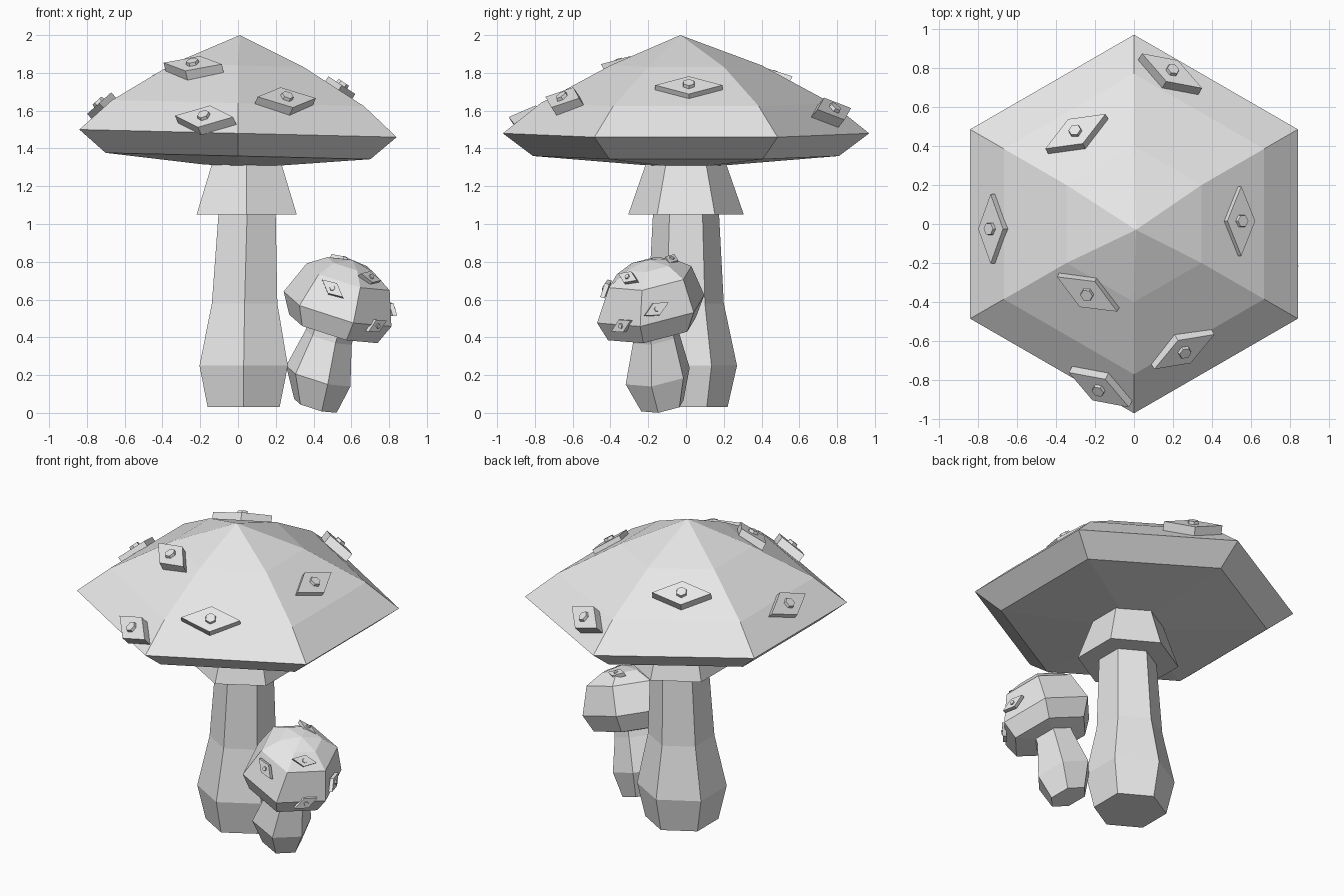
import bpy, bmesh
from math import cos, sin, radians
from mathutils import Vector, Matrix

cube = bpy.data.objects.get("Cube")
if cube:
    bpy.data.objects.remove(cube, do_unlink=True)

grey = bpy.data.materials.new("pale_grey")
grey.use_nodes = True
grey.diffuse_color = (0.8, 0.8, 0.8, 1)
grey.node_tree.nodes["Principled BSDF"].inputs["Base Color"].default_value = (0.8, 0.8, 0.8, 1)

UP = Vector((0, 0, 1))


def finish(name, bm):
    bmesh.ops.recalc_face_normals(bm, faces=bm.faces)
    mesh = bpy.data.meshes.new(name)
    bm.to_mesh(mesh)
    bm.free()
    mesh.materials.append(grey)
    obj = bpy.data.objects.new(name, mesh)
    bpy.context.collection.objects.link(obj)
    return obj


def loft(name, rings, axis, start):
    """Join six-sided rings, each (radius, centre), lying square to the axis."""
    bm = bmesh.new()
    turn = UP.rotation_difference(axis)
    loops = []
    for radius, centre in rings:
        if radius == 0:
            loops.append([bm.verts.new(centre)] * 6)
            continue
        angles = [radians(start + 60 * k) for k in range(6)]
        loops.append([bm.verts.new(Vector(centre) + turn @ Vector((radius * cos(a), radius * sin(a), 0)))
                      for a in angles])
    for low, high in zip(loops, loops[1:]):
        for k in range(6):
            j = (k + 1) % 6
            corners = [low[k], low[j], high[j], high[k]]
            bm.faces.new(list(dict.fromkeys(corners)))
    for loop in (loops[0], loops[-1]):
        if loop[0] is not loop[1]:
            bm.faces.new(loop)
    return finish(name, bm)


def spot(name, place, angle, lift, axis, size, roll=0):
    """Diamond plate with a small six-sided button; place is the top centre."""
    a, e = radians(angle), radians(lift)
    normal = Vector((cos(a) * cos(e), sin(a) * cos(e), sin(e)))
    normal = UP.rotation_difference(axis) @ normal
    side = axis.cross(normal).normalized()
    side.rotate(Matrix.Rotation(radians(roll), 3, normal))
    rise = normal.cross(side)
    frame = Matrix((side, rise, normal)).transposed().to_4x4()
    frame.translation = place
    bm = bmesh.new()
    # Plate
    plate = bmesh.ops.create_cone(bm, cap_ends=True, segments=4, radius1=size, radius2=size,
                                  depth=size * 0.32)["verts"]
    tips = sorted(plate, key=lambda v: v.co.z)
    outline = [(1, 0), (0, 0.48), (-1, 0), (0, -0.48)]
    tips.sort(key=lambda v: (v.co.z > 0))
    for v in tips:
        # Snap each corner to the diamond corner it is closest to
        x, y = max(outline, key=lambda p: p[0] * v.co.x + (p[1] / 0.48) * v.co.y)
        v.co = (x * size, y * size, v.co.z - size * 0.16)
    # Button
    bmesh.ops.create_cone(bm, cap_ends=True, segments=6, radius1=size * 0.2, radius2=size * 0.18,
                          depth=size * 0.12, matrix=Matrix.Translation((0, 0, size * 0.04)))
    bm.transform(frame)
    return finish(name, bm)


# Large mushroom
lean = Vector((0.024, 0, 1)).normalized()
loft("large_stem", [(0.22, (0.03, 0, 0.03)), (0.27, (0.03, 0, 0.25)), (0.2, (0.035, 0, 0.58)),
                    (0.175, (0.048, 0, 1.05)), (0.17, (0.048, 0, 1.2))], UP, 30)
loft("large_skirt", [(0.306, (0.046, 0, 1.05)), (0.21, (0.046, 0, 1.325))], UP, 30)
loft("large_cap", [(0.2, (0, 0, 1.31)), (0.81, (0, 0, 1.36)), (0.97, (0, 0, 1.48)),
                   (0.77, (0, 0, 1.64)), (0.4, (0, 0, 1.84)), (0, (0.01, -0.03, 2))], lean, 30)

large_spots = [
    ((0.55, 0.015, 1.735), 0, 58), ((-0.735, -0.025, 1.64), 180, 47),
    ((-0.3, 0.475, 1.785), 120, 58), ((-0.24, -0.36, 1.85), 240, 62),
    ((-0.18, -0.85, 1.57), 240, 47), ((0.258, -0.655, 1.67), 300, 52),
    ((0.195, 0.785, 1.61), 60, 47),
]
for i, (place, angle, lift) in enumerate(large_spots, 1):
    spot(f"large_spot_{i}", place, angle, lift, lean, 0.178)

# Small leaning mushroom
tilt = Vector((0.29, -0.175, 1)).normalized()
loft("small_stem", [(0.12, (0.41, -0.125, 0.037)), (0.182, (0.425, -0.15, 0.195)),
                    (0.13, (0.48, -0.16, 0.4)), (0.125, (0.51, -0.175, 0.5))], tilt, 48)
loft("small_cap", [(0.12, (0.5, -0.17, 0.43)), (0.25, (0.505, -0.18, 0.445)),
                   (0.305, (0.527, -0.187, 0.55)), (0.235, (0.583, -0.19, 0.72)),
                   (0.13, (0.595, -0.19, 0.785)), (0, (0.605, -0.2, 0.81))], tilt, 48)

small_spots = [
    ((0.5, -0.435, 0.66), -102, 24, -22), ((0.705, -0.31, 0.72), -42, 50, -12),
    ((0.74, -0.345, 0.46), -42, 15, 26), ((0.565, -0.075, 0.818), 78, 66, 0),
    ((0.822, -0.155, 0.55), 18, 20, 14),
]
for i, (place, angle, lift, roll) in enumerate(small_spots, 1):
    spot(f"small_spot_{i}", place, angle, lift, tilt, 0.075, roll)
